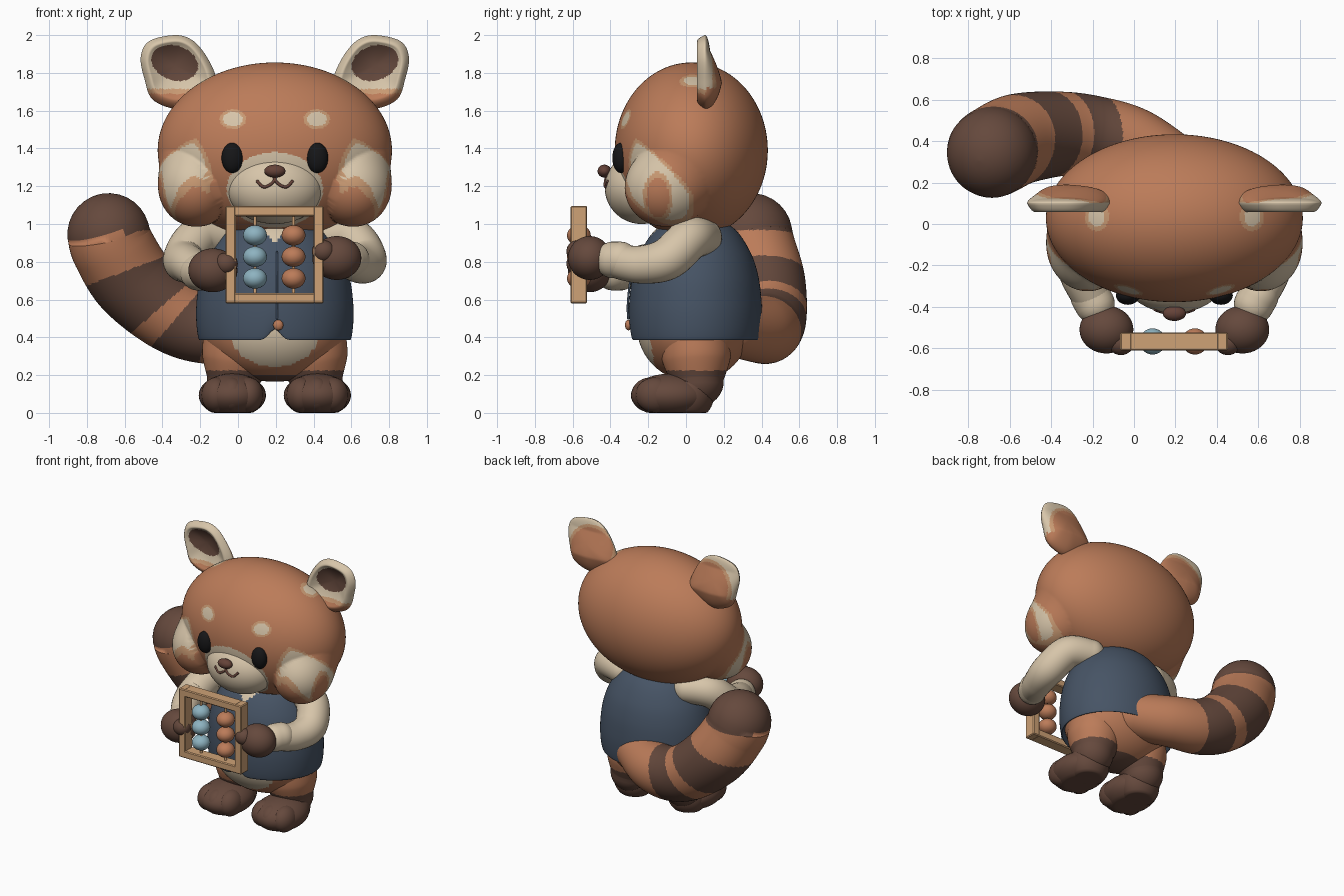
import bpy, bmesh, math
from mathutils import Vector
cube = bpy.data.objects.get("Cube")
if cube:
    bpy.data.objects.remove(cube, do_unlink=True)

CX = 0.195  # symmetry plane of the body
SIDES = ((1, "left"), (-1, "right"))
COLOURS = {
    "orange fur": (0.50, 0.20, 0.10), "tan edge": (0.58, 0.32, 0.17), "cream": (0.68, 0.56, 0.40),
    "dark brown": (0.13, 0.066, 0.046), "navy cloth": (0.062, 0.088, 0.13), "wood": (0.62, 0.36, 0.18),
    "blue bead": (0.27, 0.45, 0.53), "black": (0.008, 0.008, 0.009), "nose brown": (0.13, 0.055, 0.04)}
MATS = {}
for name, rgb in COLOURS.items():
    m = MATS[name] = bpy.data.materials.new(name)
    m.use_nodes = True
    m.diffuse_color = (*rgb, 1)
    m.node_tree.nodes["Principled BSDF"].inputs["Base Color"].default_value = (*rgb, 1)

def loft(name, rings, paint):
    """Skin a list of equal rings, cap both ends, colour by name or by rule."""
    bm = bmesh.new()
    loops = [[bm.verts.new(p) for p in ring] for ring in rings]
    n = len(loops[0])
    for a, b in zip(loops, loops[1:]):
        for i in range(n):
            bm.faces.new((a[i], a[(i + 1) % n], b[(i + 1) % n], b[i]))
    bm.faces.new(loops[0])
    bm.faces.new(loops[-1])
    bmesh.ops.recalc_face_normals(bm, faces=bm.faces)
    mesh = bpy.data.meshes.new(name)
    used = []
    for f in bm.faces:
        f.smooth = True
        key = paint if isinstance(paint, str) else paint(f.calc_center_median(), f.normal)
        if key not in used:
            used.append(key)
            mesh.materials.append(MATS[key])
        f.material_index = used.index(key)
    bm.to_mesh(mesh)
    bm.free()
    bpy.context.collection.objects.link(bpy.data.objects.new(name, mesh))

def directions(n, m):
    for i in range(m + 1):
        t = math.pi * (0.002 + 0.996 * i / m)
        yield [Vector((math.sin(t) * math.cos(a), math.sin(t) * math.sin(a), math.cos(t)))
               for a in (math.tau * k / n for k in range(n))]

def ball(name, c, r, paint, n=40, m=24):
    loft(name, [[(c[0] + d.x * r[0], c[1] + d.y * r[1], max(0, c[2] + d.z * r[2])) for d in ring]
                for ring in directions(n, m)], paint)

def spline(pts, steps, closed=False):
    pts = [Vector(p) for p in pts]
    n = len(pts)
    get = (lambda i: pts[i % n]) if closed else (lambda i: pts[min(max(i, 0), n - 1)])
    out = []
    for i in range(n if closed else n - 1):
        a, b, c, d = (get(i + k) for k in (-1, 0, 1, 2))
        for t in (s / steps for s in range(steps)):
            out.append(0.5 * (2 * b + (c - a) * t + (2 * a - 5 * b + 4 * c - d) * t * t
                              + (3 * b - a - 3 * c + d) * t ** 3))
    return out if closed else out + [pts[-1]]

def dome(p, towards, k):
    a = math.pi / 2 * k / 8
    d = (p - towards).to_3d().normalized()
    return Vector((*(p.to_3d() + d * p.w * math.sin(a)), p.w * math.cos(a) + 0.0005))

def tube(name, pts, paint, steps=10, n=32):
    """Round tube through (x, y, z, radius) points with domed ends."""
    mid = spline(pts, steps)
    path = [dome(mid[0], mid[1], k) for k in range(8, 0, -1)] + mid
    path += [dome(mid[-1], mid[-2], k) for k in range(1, 9)]
    side, rings = Vector((0.31, 0.9, 0.2)), []
    for i, p in enumerate(path):
        tan = (path[min(i + 1, len(path) - 1)] - path[max(i - 1, 0)]).to_3d().normalized()
        side = (side - tan * side.dot(tan)).normalized()
        up = tan.cross(side)
        rings.append([p.to_3d() + p.w * (side * math.cos(a) + up * math.sin(a))
                      for a in (math.tau * k / n for k in range(n))])
    loft(name, rings, paint)

# Head: ellipsoid softly blended with two cheek bulges
def ray(d, c, r):
    dd = Vector(d[k] / r[k] for k in range(3))
    cc = Vector(c[k] / r[k] for k in range(3))
    b, a = dd.dot(cc), dd.dot(dd)
    disc = b * b - a * (cc.dot(cc) - 1)
    return max(0, (b + math.sqrt(disc)) / a) if disc > 0 else 0

def head_point(d):
    base = ray(d, (0, 0, 0), (0.62, 0.405, 0.465))
    cheek = ray(Vector((abs(d.x), d.y, d.z)), (0.42, -0.14, -0.20), (0.19, 0.21, 0.20))
    return Vector((CX, 0.028, 1.39)) + d * (base ** 14 + cheek ** 14) ** (1 / 14)

def head_paint(p, nrm):
    d, y, z = abs(p.x - CX), p.y, p.z
    brow = math.hypot((d - 0.222) / 0.07, (z - 1.555) / 0.053)
    if y < 0 and brow < 1:
        return "cream" if brow < 0.74 else "tan edge"
    spot = (Vector((d, y, z)) - Vector((0.375, 0.035, 1.755))).length
    if spot < 0.068:
        return "cream" if spot < 0.046 else "tan edge"
    oval = math.hypot((y + 0.15) / 0.06, (z - 1.14) / 0.105)
    width = 0.16 * (1 - 1.8 * max(0, z - 1.15))
    patch = math.hypot((y + 0.17 + 0.5 * (z - 1.22)) / width, (z - 1.225) / 0.205)
    edge = d - 0.36 - 2 * (z - 1.25) ** 2
    if patch < 1.14 and edge > -0.025:
        if oval < 1 and d > 0.45:
            return "orange fur"
        return "tan edge" if oval < 1.3 and d > 0.45 or patch > 1 or edge < 0 else "cream"
    return "cream" if y < -0.15 and math.hypot(d / 0.255, (z - 1.18) / 0.2) < 1 else "orange fur"

loft("head", [[head_point(d) for d in ring] for ring in directions(300, 180)], head_paint)

# Face
MUZ, MUZ_R = (CX, -0.235, 1.192), (0.255, 0.195, 0.192)
ball("muzzle", MUZ, MUZ_R, "cream", 64, 40)
ball("nose", (CX, -0.432, 1.28), (0.056, 0.036, 0.034), "nose brown")

def on_muzzle(x, z):
    k = 1 - (x / MUZ_R[0]) ** 2 - ((z - MUZ[2]) / MUZ_R[2]) ** 2
    return (CX + x, MUZ[1] - MUZ_R[1] * math.sqrt(k), z, 0.008)

for s, side in SIDES:
    tube(side + "_mouth", [on_muzzle(s * x, z) for x, z in
         ((0, 1.265), (0, 1.235), (0.028, 1.206), (0.062, 1.197), (0.092, 1.225))], "nose brown", 6, 10)
    ball(side + "_eye", (CX + s * 0.225, -0.345, 1.35), (0.057, 0.045, 0.08), "black")

# Ears: dished front, domed back
EAR = spline([(0.53, 2.0), (0.665, 1.968), (0.71, 1.883), (0.69, 1.767), (0.648, 1.66), (0.53, 1.61),
              (0.425, 1.63), (0.31, 1.70), (0.315, 1.79), (0.37, 1.90), (0.44, 1.975)], 8, True)
MID = Vector((0.53, 1.84))

def ear_ring(s, r, back):
    ring = []
    for q in (MID + (o - MID) * r for o in EAR):
        if back:
            y = 0.10 + 0.07 * min(1.4, max(0.45, (2.0 - q.y) / 0.18)) * math.sqrt(max(0, 1 - r * r))
        else:
            y = 0.058 + (0.042 * ((r - 0.78) / 0.22) ** 2 if r > 0.78 else 0.05 * (1 - (r / 0.78) ** 2))
        ring.append((CX + s * q.x, y, q.y))
    return ring

def ear_paint(p, nrm):
    d, z = abs(p.x - CX), p.z
    if nrm.y > 0.15:
        rim = math.hypot((d - 0.49) / 0.17, (z - 1.79) / 0.165)
        if z < 1.72 or rim < 0.95:
            return "orange fur"
        return "tan edge" if rim < 1.08 else "cream"
    if math.hypot((d - 0.53) / 0.123, (z - 1.853 - 0.15 * (d - 0.53)) / 0.094) < 1:
        return "dark brown"
    if z < 1.715 and d > 0.38:
        return "orange fur" if z < 1.69 else "tan edge"
    return "cream"

for s, side in SIDES:
    radii = [0.02 + 0.98 * i / 32 for i in range(33)]
    loft(side + "_ear", [ear_ring(s, r, False) for r in radii]
         + [ear_ring(s, math.sin(math.pi / 2 * r), True) for r in reversed(radii[:-1])], ear_paint)

# Body and belly
def body_paint(p, nrm):
    if p.y < 0 and math.hypot((p.x - CX) / 0.235, (p.z - 0.42) / 0.175) < 1:
        return "cream"
    return "dark brown" if p.z < 0.2 else "orange fur"

ball("body", (CX, 0.04, 0.46), (0.385, 0.30, 0.295), body_paint, 96, 64)

# Vest: elliptical lathe with a rounded notch at the front hem
def vest_ring(r, z):
    ring = []
    for a in (math.tau * k / 128 for k in range(128)):
        x, y = r * math.cos(a), r * 0.845 * math.sin(a)
        lift = 0.06 * math.exp(-(x / 0.04) ** 2) * max(0, 1 - (z - 0.38) / 0.2) if y < 0 else 0
        ring.append((CX + x, 0.05 + y, z + lift))
    return ring

outer = spline([(0.385, 0.40), (0.402, 0.388), (0.415, 0.47), (0.415, 0.58), (0.395, 0.72),
                (0.345, 0.85), (0.25, 0.97), (0.12, 1.03), (0.01, 1.04)], 7)
loft("vest", [vest_ring(0.36, 0.43)] + [vest_ring(p.x, p.y) for p in outer],
     lambda p, nrm: "cream" if p.y < 0 and p.z > 0.9 + abs(p.x - CX) else "navy cloth")
tube("vest_seam", [(CX + 0.012, 0.043 - 0.845 * r, z, 0.006) for r, z in
     ((0.413, 0.5), (0.415, 0.58), (0.395, 0.72), (0.345, 0.85))], "navy cloth", 6, 8)
ball("vest_button", (CX + 0.018, -0.305, 0.465), (0.027, 0.018, 0.028), "orange fur", 24, 14)

# Arms, hands, legs and feet
for s, side in SIDES:
    h = 0.82 if s > 0 else 0.755
    X = lambda d: CX + s * d
    tube(side + "_sleeve", [(X(0.27), 0.09, 0.93, 0.10), (X(0.41), 0.02, 0.92, 0.112),
         (X(0.48), -0.10, 0.815, 0.112), (X(0.455), -0.24, 0.785, 0.10), (X(0.39), -0.37, h - 0.015, 0.092)], "cream")
    tube(side + "_cuff", [(X(0.405), -0.35, h - 0.01, 0.097), (X(0.385), -0.385, h - 0.01, 0.097)], "cream", 3)
    ball(side + "_hand", (X(0.328), -0.51, h), (0.13, 0.115, 0.116), "dark brown")
    ball(side + "_thumb", (X(0.258), -0.575, h + 0.035), (0.062, 0.058, 0.058), "dark brown")
    tube(side + "_leg", [(X(0.195), 0.05, 0.38, 0.185), (X(0.205), 0.055, 0.28, 0.18), (X(0.22), 0.06, 0.17, 0.14)],
         lambda p, nrm: "dark brown" if p.z < 0.225 else "orange fur", 20, 64)
    ball(side + "_foot", (X(0.225), -0.08, 0.093), (0.178, 0.212, 0.115), "dark brown")
    ball(side + "_heel", (X(0.222), 0.02, 0.10), (0.145, 0.13, 0.14), "dark brown")
    for d in (-0.085, 0, 0.085):
        ball(side + "_toe", (X(0.225 + d), -0.185 + 3 * d * d, 0.095), (0.08, 0.105, 0.093), "dark brown", 24, 14)

# Ringed tail: stripes follow the angle around the middle of the curl
def tail_paint(p, nrm):
    a = math.degrees(math.atan2(1.026 - p.z, 0.128 - p.x))
    return "dark brown" if a < 5.5 or 20.8 < a < 41 or 49 < a < 66 else "orange fur"

tube("tail", [(0.22, 0.25, 0.46, 0.16), (0, 0.385, 0.44, 0.175), (-0.2, 0.43, 0.455, 0.19),
              (-0.37, 0.435, 0.535, 0.205), (-0.555, 0.41, 0.70, 0.22), (-0.66, 0.36, 0.87, 0.22),
              (-0.685, 0.345, 0.945, 0.218)], tail_paint, 26, 80)

# Abacus: bevelled frame, rods and beads
for name, x, z, w, t in (("frame_left", 0.426, 0.8375, 0.055, 0.515), ("frame_right", -0.039, 0.8375, 0.055, 0.515),
                         ("frame_top", 0.1935, 1.068, 0.43, 0.054), ("frame_bottom", 0.1935, 0.607, 0.43, 0.054)):
    bpy.ops.mesh.primitive_cube_add(size=1, location=(x, -0.567, z))
    bar = bpy.context.object
    bar.name, bar.scale = name, (w, 0.088, t)
    bpy.ops.object.transform_apply(location=False, rotation=False, scale=True)
    bar.data.materials.append(MATS["wood"])
    bar.modifiers.new("soft_edges", "BEVEL").width = 0.006
for x, colour in ((0.09, "blue bead"), (0.294, "orange fur")):
    tube("rod", [(x, -0.567, 0.60, 0.009), (x, -0.567, 1.07, 0.009)], "wood", 2, 12)
    for z in (0.94, 0.827, 0.712):
        ball("bead", (x, -0.567, z), (0.063, 0.063, 0.054), colour, 32, 18)
